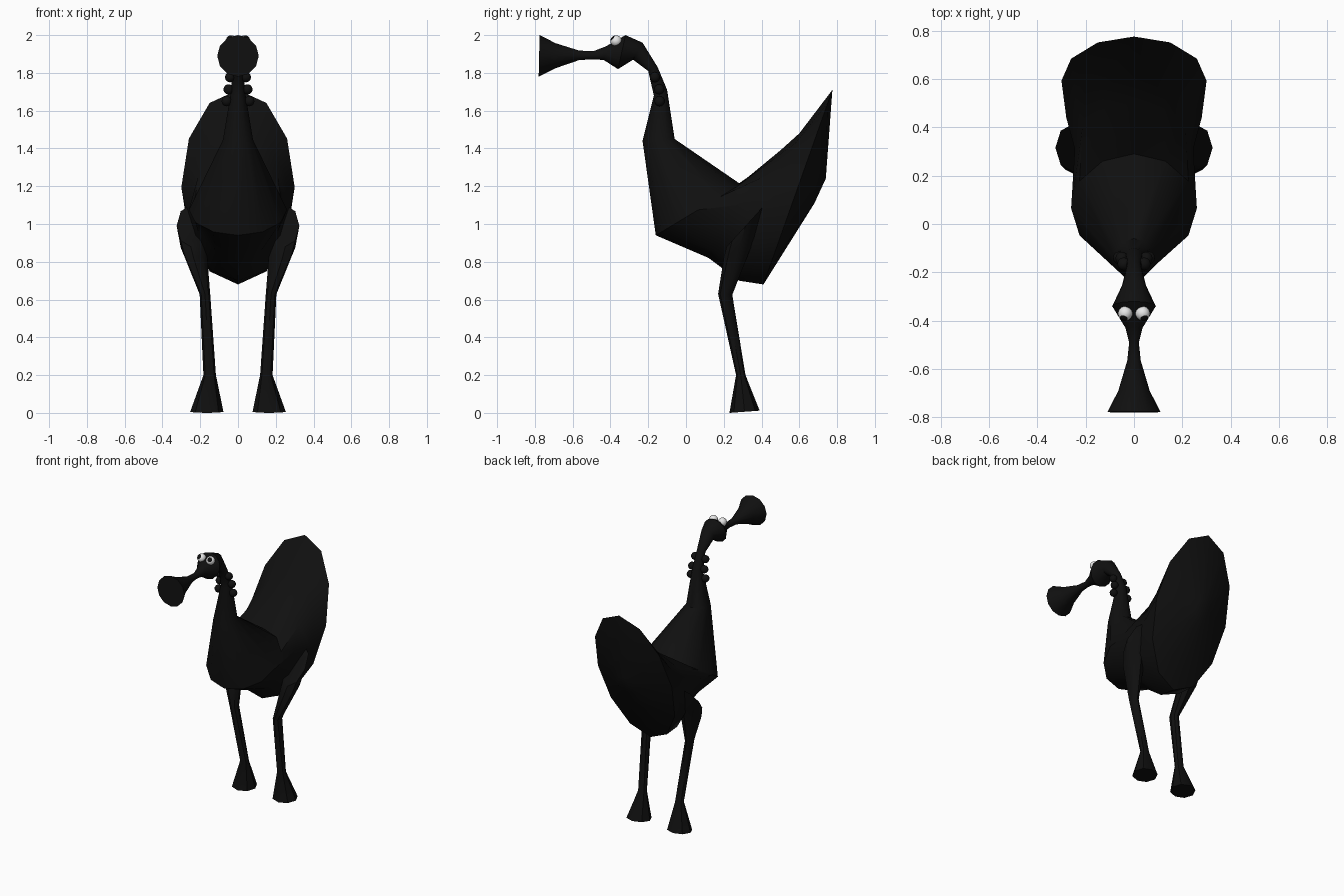
import bpy, bmesh, math
from mathutils import Vector

if "Cube" in bpy.data.objects:
    bpy.data.objects.remove(bpy.data.objects["Cube"])


def material(name, rgb):
    m = bpy.data.materials.new(name)
    m.diffuse_color = (*rgb, 1)
    m.use_nodes = True
    m.node_tree.nodes["Principled BSDF"].inputs["Base Color"].default_value = m.diffuse_color
    return m


BLACK = material("soft_black", (0.005, 0.005, 0.005))
WHITE = material("eye_white", (0.8, 0.8, 0.8))


def finish(name, bm, mats, angle=40):
    bmesh.ops.recalc_face_normals(bm, faces=bm.faces)
    me = bpy.data.meshes.new(name)
    bm.to_mesh(me)
    bm.free()
    for m in mats:
        me.materials.append(m)
    ob = bpy.data.objects.new(name, me)
    bpy.context.collection.objects.link(ob)
    bpy.ops.object.select_all(action='DESELECT')
    ob.select_set(True)
    bpy.context.view_layer.objects.active = ob
    bpy.ops.object.shade_smooth_by_angle(angle=math.radians(angle))
    return ob


def loft(name, rings, sides, side=1):
    """Skin a row of rings, each given as (centre x, half width, top y z, bottom y z)."""
    bm = bmesh.new()
    loops = []
    for cx, rx, ty, tz, by, bz in rings:
        c = Vector((cx * side, (ty + by) / 2, (tz + bz) / 2))
        up = Vector((0, (ty - by) / 2, (tz - bz) / 2))
        loop = []
        for i in range(sides):
            a = 2 * math.pi * i / sides
            loop.append(bm.verts.new(c + up * math.cos(a) + Vector((rx * math.sin(a), 0, 0))))
        loops.append(loop)
    for a, b in zip(loops, loops[1:]):
        for i in range(sides):
            j = (i + 1) % sides
            bm.faces.new((a[i], a[j], b[j], b[i]))
    bm.faces.new(loops[0])
    bm.faces.new(loops[-1])
    return finish(name, bm, [BLACK])


# Trumpet beak, head, neck, chest and raised tail in one skin
loft("body", [
    (0, 0.11, -0.775, 2.00, -0.78, 1.78),    # beak mouth
    (0, 0.065, -0.69, 1.957, -0.69, 1.825),
    (0, 0.028, -0.565, 1.918, -0.565, 1.868),
    (0, 0.02, -0.49, 1.915, -0.49, 1.872),
    (0, 0.035, -0.425, 1.94, -0.435, 1.868),
    (0, 0.09, -0.32, 2.00, -0.36, 1.82),     # head
    (0, 0.05, -0.23, 1.96, -0.28, 1.87),
    (0, 0.03, -0.15, 1.83, -0.20, 1.81),     # neck
    (0, 0.038, -0.10, 1.71, -0.17, 1.68),
    (0, 0.08, -0.06, 1.45, -0.23, 1.44),
    (0, 0.26, 0.29, 1.21, -0.16, 0.94),      # chest
    (0, 0.245, 0.50, 1.39, 0.12, 0.82),
    (0, 0.28, 0.60, 1.48, 0.28, 0.70),
    (0, 0.30, 0.775, 1.71, 0.41, 0.68),      # tail rim
    (0, 0.06, 0.74, 1.24, 0.68, 1.11),       # rump
], 12)

for s, tag in ((1, "right"), (-1, "left")):
    # Leg: thigh, knee, ankle and flared foot
    loft("leg_" + tag, [
        (0.25, 0.075, 0.415, 1.10, 0.215, 0.88),
        (0.235, 0.068, 0.365, 0.93, 0.20, 0.82),
        (0.175, 0.028, 0.245, 0.625, 0.17, 0.63),
        (0.15, 0.033, 0.315, 0.20, 0.265, 0.20),
        (0.165, 0.088, 0.39, 0.012, 0.23, 0.0),
    ], 8, s)

    # Neck beads
    for k, (x, y, z) in enumerate(((0.042, -0.165, 1.777), (0.05, -0.142, 1.713),
                                   (0.06, -0.14, 1.65))):
        bm = bmesh.new()
        bmesh.ops.create_uvsphere(bm, u_segments=12, v_segments=8, radius=0.027)
        bmesh.ops.translate(bm, verts=bm.verts, vec=(x * s, y, z))
        finish(f"neck_bead_{tag}_{k + 1}", bm, [BLACK])

    # Eye, with the pupil as the cap of the ball facing forward and up
    look = Vector((0.25 * s, -0.75, 0.6)).normalized()
    bm = bmesh.new()
    bmesh.ops.create_uvsphere(bm, u_segments=20, v_segments=16, radius=0.03)
    bm.normal_update()
    bmesh.ops.rotate(bm, verts=bm.verts,
                     matrix=Vector((0, 0, 1)).rotation_difference(look).to_matrix())
    bm.normal_update()
    for f in bm.faces:
        f.material_index = int(f.calc_center_median().normalized().dot(look) > 0.86)
    bmesh.ops.translate(bm, verts=bm.verts, vec=(0.036 * s, -0.37, 1.969))
    finish("eye_" + tag, bm, [WHITE, BLACK])
